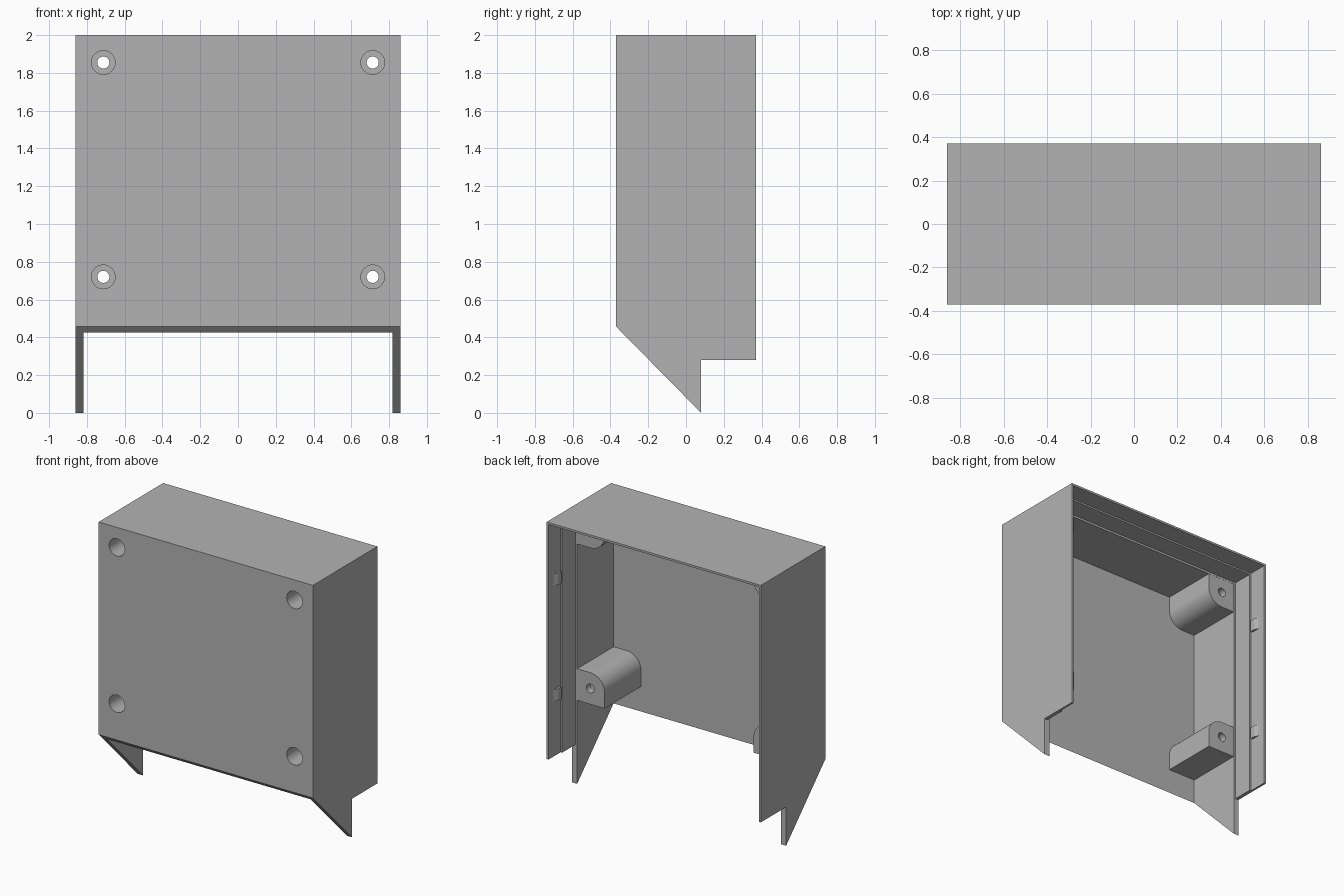
import bpy
import bmesh
from math import cos, sin, pi

cube = bpy.data.objects.get("Cube")
if cube:
    bpy.data.objects.remove(cube, do_unlink=True)

grey = bpy.data.materials.new("plain grey")
grey.use_nodes = True
colour = (0.45, 0.45, 0.45, 1)
grey.diffuse_color = colour
grey.node_tree.nodes["Principled BSDF"].inputs["Base Color"].default_value = colour


def prism(name, points, axis, lo, hi):
    """Extrude a closed 2D profile along one axis from lo to hi."""
    bm = bmesh.new()

    def place(p, t):
        co = list(p)
        co.insert("xyz".index(axis), t)
        return bm.verts.new(co)

    a = [place(p, lo) for p in points]
    b = [place(p, hi) for p in points]
    bm.faces.new(a)
    bm.faces.new(b)
    n = len(points)
    for i in range(n):
        j = (i + 1) % n
        bm.faces.new((a[i], a[j], b[j], b[i]))
    bmesh.ops.recalc_face_normals(bm, faces=bm.faces)
    mesh = bpy.data.meshes.new(name)
    bm.to_mesh(mesh)
    bm.free()
    mesh.materials.append(grey)
    obj = bpy.data.objects.new(name, mesh)
    bpy.context.collection.objects.link(obj)
    return obj


def activate(obj):
    bpy.ops.object.select_all(action="DESELECT")
    obj.select_set(True)
    bpy.context.view_layer.objects.active = obj


def cut(obj, cutter):
    activate(obj)
    mod = obj.modifiers.new("cut", "BOOLEAN")
    mod.operation = "DIFFERENCE"
    mod.solver = "EXACT"
    mod.object = cutter
    bpy.ops.object.modifier_apply(modifier=mod.name)


def arc(cx, cz, r, start, end, steps):
    return [(cx + r * cos(start + (end - start) * i / steps),
             cz + r * sin(start + (end - start) * i / steps))
            for i in range(steps + 1)]


W, D, H = 0.86, 0.37, 2.0
STEP = 0.08            # rear face of the thick walls and of the bosses
LEDGE = 0.23           # second step, nearer the open back
WALL, FRONT = 0.042, 0.032

# Outer shell: side profile extruded across the width
shell = prism("cover_shell", [(-D, H), (D, H), (D, 0.28), (STEP, 0.28),
                              (STEP, 0), (-D, 0.457)], "x", -W, W)

# Stepped cavity, open at the back and bottom; walls thin out to the rear
cutters = []
for start, t in ((-D + FRONT, WALL), (STEP, 0.027), (LEDGE, 0.015)):
    w, top = W - t, H - t
    c = prism("cavity_cutter", [(-w, -1), (w, -1), (w, top), (-w, top)],
              "y", start, 1)
    cut(shell, c)
    cutters.append(c)

# Screw bosses, rounded on the corner facing the panel centre
R = 0.115
for side, sx in (("right", -1), ("left", 1)):
    for level, sz, z in (("lower", 1, 0.72), ("upper", -1, 1.855)):
        x = sx * 0.713
        outline = [(x - sx * u, z + sz * v) for u, v in arc(0, 0, R, 0, pi / 2, 16)]
        outline += [(sx * (W - 0.03), z + sz * R), (sx * (W - 0.03), z - sz * R),
                    (x - sx * R, z - sz * R)]
        boss = prism(f"{level}_{side}_boss", outline, "y", -D + 0.02, STEP - 0.001)
        # Wide screw-head recess from the front, narrow hole through the rest
        for r, depth in ((0.063, 0.03), (0.032, 0.5)):
            circle = arc(x, z, r, 0, 2 * pi, 32)[:-1]
            drill = prism("drill_cutter", circle, "y", -0.6, depth)
            cut(boss, drill)
            if r > 0.05:
                cut(shell, drill)
            cutters.append(drill)
        activate(boss)
        bpy.ops.object.shade_smooth_by_angle()

    # Snap clips inside the thin rear wall
    for level, z in (("lower", 0.72), ("upper", 1.56)):
        prism(f"{level}_{side}_clip",
              [(sx * 0.85, 0.245), (sx * 0.83, 0.245), (sx * 0.83, 0.28),
               (sx * 0.85, 0.32)], "z", z - 0.043, z + 0.043)

for c in cutters:
    bpy.data.objects.remove(c, do_unlink=True)

activate(shell)
bpy.ops.object.shade_smooth_by_angle()
